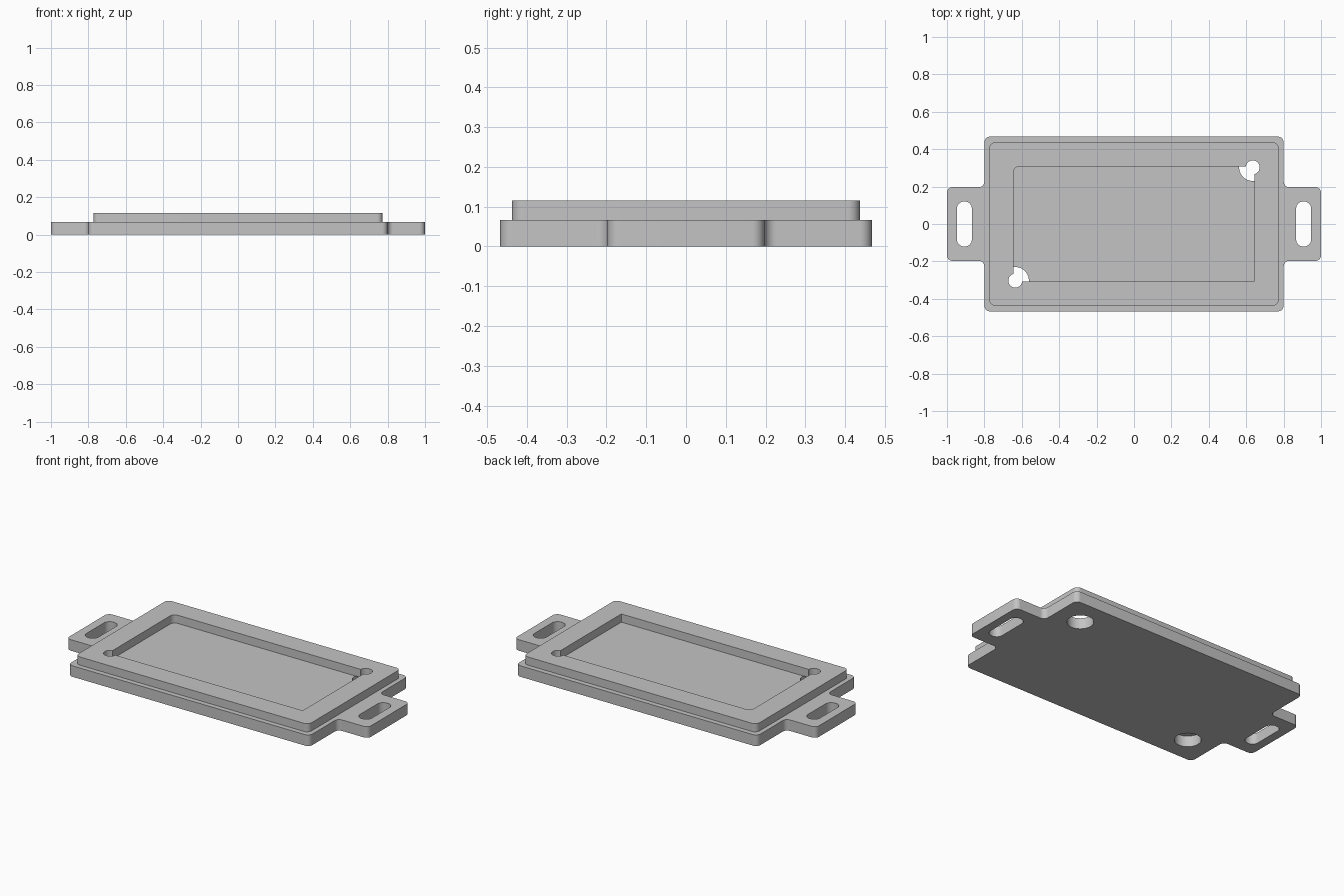
import bpy, bmesh, math
from mathutils import Vector

cube = bpy.data.objects.get("Cube")
if cube:
    bpy.data.objects.remove(cube, do_unlink=True)

grey = bpy.data.materials.new("light grey")
grey.use_nodes = True
colour = (0.55, 0.55, 0.55, 1)
grey.diffuse_color = colour
grey.node_tree.nodes["Principled BSDF"].inputs["Base Color"].default_value = colour


def rounded(corners, radii, steps=8):
    """Round the right-angled corners of an outline, convex or concave."""
    out = []
    pts = [Vector(c) for c in corners]
    for i, p in enumerate(pts):
        r = radii[i]
        u = (pts[i - 1] - p).normalized()
        v = (pts[(i + 1) % len(pts)] - p).normalized()
        centre = p + r * (u + v)
        for k in range(steps + 1):
            t = math.pi / 2 * k / steps
            out.append(centre - r * (v * math.cos(t) + u * math.sin(t)))
    return out


def rect(cx, cy, hx, hy, radii):
    """Outline from front right, counter-clockwise."""
    corners = [(cx + hx, cy - hy), (cx + hx, cy + hy), (cx - hx, cy + hy), (cx - hx, cy - hy)]
    return rounded(corners, radii)


def circle(cx, cy, r, n=48):
    return [Vector((cx + r * math.cos(math.tau * i / n), cy + r * math.sin(math.tau * i / n)))
            for i in range(n)]


def prism(name, outline, z0, z1):
    bm = bmesh.new()
    face = bm.faces.new([bm.verts.new((p.x, p.y, z0)) for p in outline])
    top = bmesh.ops.extrude_face_region(bm, geom=[face])["geom"]
    verts = [g for g in top if isinstance(g, bmesh.types.BMVert)]
    bmesh.ops.translate(bm, vec=(0, 0, z1 - z0), verts=verts)
    bmesh.ops.recalc_face_normals(bm, faces=bm.faces)
    mesh = bpy.data.meshes.new(name)
    bm.to_mesh(mesh)
    bm.free()
    mesh.materials.append(grey)
    obj = bpy.data.objects.new(name, mesh)
    bpy.context.collection.objects.link(obj)
    return obj


def activate(obj):
    bpy.ops.object.select_all(action='DESELECT')
    obj.select_set(True)
    bpy.context.view_layer.objects.active = obj


def cut(obj, outlines):
    """Cut each outline right through the part."""
    for outline in outlines:
        cutter = prism("cutter", outline, -0.1, 0.3)
        cutter.hide_render = True
        mod = obj.modifiers.new("cut", 'BOOLEAN')
        mod.operation = 'DIFFERENCE'
        mod.solver = 'EXACT'
        mod.object = cutter
        activate(obj)
        bpy.ops.object.modifier_apply(modifier=mod.name)
        bpy.data.objects.remove(cutter, do_unlink=True)
    activate(obj)
    bpy.ops.object.shade_smooth_by_angle(angle=math.radians(30))


BASE_TOP, FRAME_TOP = 0.066, 0.115
HOLE_X, HOLE_Y = 0.635, 0.303

# Base plate with a tab at each end, slots and two round holes
half = [(0.8, -0.467), (0.8, -0.197), (1, -0.197), (1, 0.197), (0.8, 0.197), (0.8, 0.467)]
outline = rounded(half + [(-x, -y) for x, y in half], [0.03] * 12)
base = prism("base_plate", outline, 0, BASE_TOP)
cut(base, [rect(s * 0.907, 0, 0.04, 0.12, [0.037] * 4) for s in (1, -1)]
    + [circle(s * HOLE_X, s * HOLE_Y, 0.073) for s in (1, -1)])

# Raised frame around the pocket, with small reliefs in two opposite corners
frame = prism("raised_frame", rect(0, 0, 0.773, 0.437, [0.03] * 4), BASE_TOP, FRAME_TOP)
cut(frame, [rect(0, 0, 0.644, 0.307, [0.004, 0.004, 0.03, 0.004])]
    + [circle(s * HOLE_X, s * HOLE_Y, 0.037) for s in (1, -1)])
